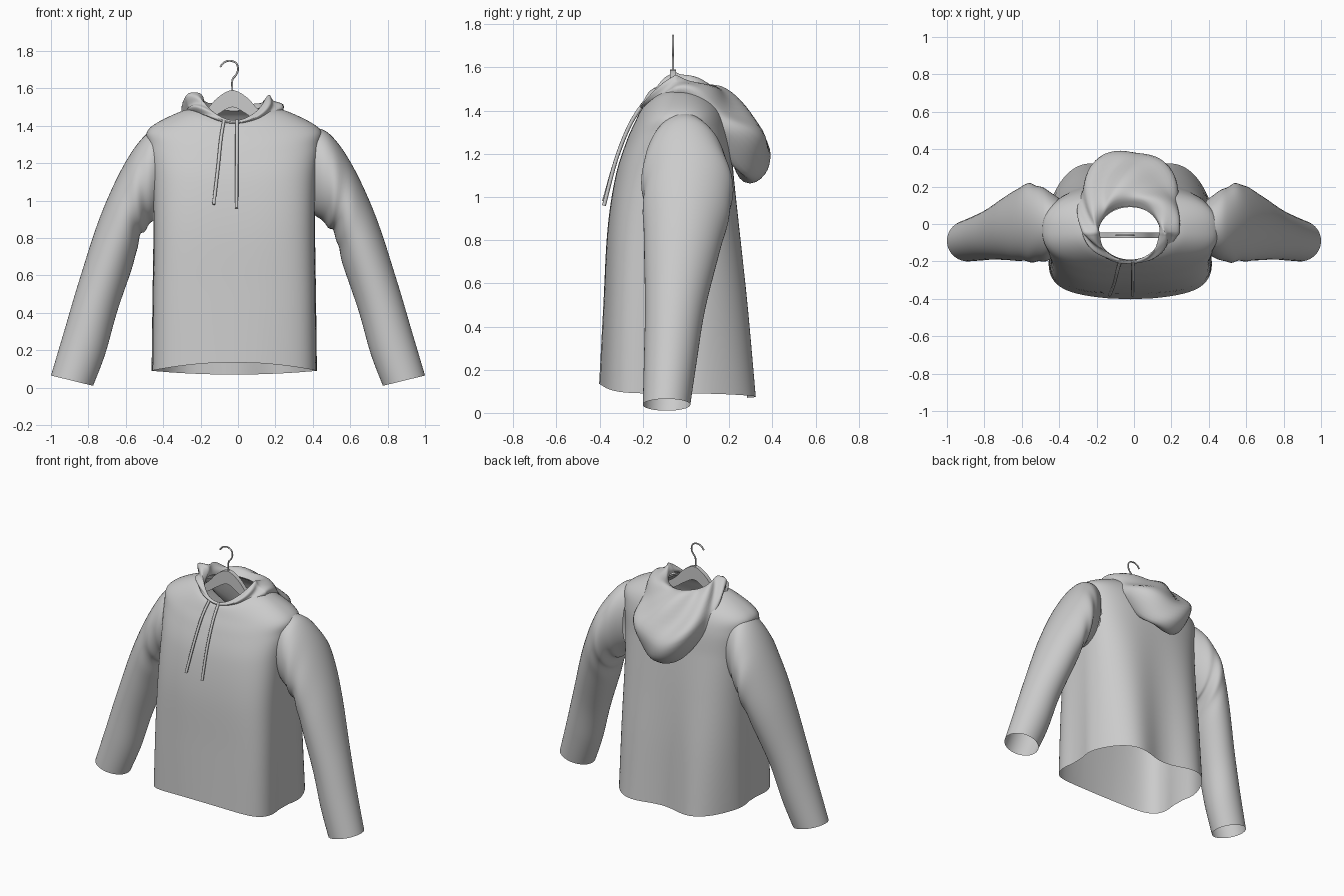
import bpy, bmesh, math
from math import sin, cos, pi

if "Cube" in bpy.data.objects:
    bpy.data.objects.remove(bpy.data.objects["Cube"])


def spline(keys, steps):
    """Catmull-Rom interpolation of equal-length tuples."""
    out = []
    last = len(keys) - 1
    for i in range(last):
        a, b, c, d = keys[max(i - 1, 0)], keys[i], keys[i + 1], keys[min(i + 2, last)]
        for s in range(steps + (i == last - 1)):
            t = s / steps
            out.append(tuple(q + 0.5 * t * (r - p + t * (2*p - 5*q + 4*r - w + t * (3*(q - r) + w - p)))
                             for p, q, r, w in zip(a, b, c, d)))
    return out


def loft(name, rings, closed=True, skip=None, angle=60):
    """Skin a list of point rings; skip(centre) leaves openings."""
    bm = bmesh.new()
    rows = [[bm.verts.new(p) for p in ring] for ring in rings]
    n = len(rows[0])
    for lo, hi in zip(rows, rows[1:]):
        for j in range(n if closed else n - 1):
            k = (j + 1) % n
            f = bm.faces.new((lo[j], lo[k], hi[k], hi[j]))
            if skip and skip(f.calc_center_median()):
                bm.faces.remove(f)
    loose = [v for v in bm.verts if not v.link_faces]
    bmesh.ops.delete(bm, geom=loose, context='VERTS')
    bmesh.ops.recalc_face_normals(bm, faces=bm.faces)
    me = bpy.data.meshes.new(name)
    bm.to_mesh(me)
    bm.free()
    ob = bpy.data.objects.new(name, me)
    bpy.context.collection.objects.link(ob)
    bpy.ops.object.select_all(action='DESELECT')
    ob.select_set(True)
    bpy.context.view_layer.objects.active = ob
    bpy.ops.object.shade_smooth_by_angle(angle=math.radians(angle))


def cord(name, pts, radius):
    cu = bpy.data.curves.new(name, 'CURVE')
    cu.dimensions = '3D'
    cu.bevel_depth = radius
    cu.bevel_resolution = 2
    cu.use_fill_caps = True
    sp = cu.splines.new('POLY')
    path = spline(pts, 6)
    sp.points.add(len(path) - 1)
    for p, co in zip(sp.points, path):
        p.co = (*co, 1)
    bpy.context.collection.objects.link(bpy.data.objects.new(name, cu))


def spow(v, e):
    return math.copysign(abs(v) ** e, v)


CX = -0.02

# Torso: half width, front y, back y, z at front / side / back, front and back squareness
torso_keys = [
    (.445, -.39, .315, .135, .09, .07, 4.6, 2.9),
    (.44, -.375, .285, .50, .50, .50, 4.4, 2.9),
    (.435, -.36, .25, .85, .86, .86, 3.8, 2.9),
    (.44, -.325, .22, 1.10, 1.12, 1.12, 3.2, 2.9),
    (.46, -.275, .20, 1.26, 1.29, 1.29, 2.7, 2.7),
    (.455, -.235, .17, 1.35, 1.385, 1.39, 2.4, 2.4),
    (.29, -.21, .13, 1.40, 1.475, 1.45, 2.2, 2.2),
    (.17, -.19, .09, 1.42, 1.50, 1.48, 2.0, 2.0)]


def torso_ring(key, n=128):
    a, yf, yb, zf, zs, zb, ef, eb = key
    ring = []
    for j in range(n):
        t = 2 * pi * j / n
        e = ef if cos(t) > 0 else eb
        sx, sy = spow(sin(t), 2 / e), spow(cos(t), 2 / e)
        y = (yf + yb) / 2 - (yb - yf) / 2 * sy
        z = (zf if sy > 0 else zb)
        z += (zs - z) * sx * sx
        low = max(0, 1 - z / 1.15)
        x = CX + a * sx
        # hanging flutes at the back, belly and side creases
        if sy < 0:
            y -= .034 * low * cos(2 * pi * (x - CX) / .55) * abs(sy)
        else:
            y -= .014 * low * cos(2 * pi * (x - CX) / .8) * sy
        x -= .025 * low * sx ** 3 * cos(9 * y + 1) ** 2 * (1 - abs(sy))
        ring.append((x, y, z))
    return ring


def armhole(c):
    return abs(c.x - CX) > .40 and ((c.z - 1.14) / .19) ** 2 + ((c.y + .02) / .14) ** 2 < 1


loft('hoodie_body', [torso_ring(k) for k in spline(torso_keys, 8)], skip=armhole)

# Sleeves: outer x, z; inner x, z; front y, back y
sleeve_keys = [
    (.38, 1.395, .40, .93, -.16, .13),
    (.485, 1.36, .475, .87, -.20, .19),
    (.605, 1.20, .525, .80, -.20, .215),
    (.735, .92, .56, .66, -.195, .165),
    (.85, .57, .645, .41, -.19, .09),
    (.93, .30, .71, .18, -.195, .05),
    (1.0, .065, .775, .01, -.20, .02)]


def sleeve_ring(key, v, s, n=48):
    ox, oz, ix, iz, yf, yb = key
    ring = []
    for j in range(n):
        t = 2 * pi * j / n
        c, q = cos(t), sin(t)
        # bunching folds around the underarm
        wr = 1 + .05 * math.exp(-((v - .28) / .15) ** 2) * (1 - c) / 2 * sin(38 * v + 2.5 * q + s)
        c, q = c * wr, q * wr
        ring.append((s * ((ox + ix) / 2 + (ox - ix) / 2 * c),
                     (yf + yb) / 2 + (yb - yf) / 2 * q,
                     (oz + iz) / 2 + (oz - iz) / 2 * c))
    return ring


for side, s in (('left', -1), ('right', 1)):
    rows = spline(sleeve_keys, 8)
    loft(side + '_sleeve', [sleeve_ring(k, i / (len(rows) - 1), s) for i, k in enumerate(rows)])

# Hood: profile around the neckline as (outward, height), front -> side -> back
front_p = [(0, 0), (0, .005), (.004, .01), (.01, .008), (.015, .004), (.018, 0), (.015, -.006), (.01, -.008), (.005, -.006)]
side_p = [(0, 0), (-.005, .035), (.02, .07), (.06, .055), (.085, .025), (.09, -.01), (.08, -.04), (.05, -.05), (.03, -.03)]
back_p = [(0, 0), (.06, .03), (.13, -.02), (.22, -.13), (.30, -.24), (.275, -.36), (.20, -.42), (.13, -.33), (.07, -.10)]


def hood_ring(t):
    c = cos(t)                       # 1 at front, -1 at back
    a, w = (side_p, max(0, c) ** .7) if c > 0 else (side_p, (-c) ** 1.9)
    b = front_p if c > 0 else back_p
    prof = [(p[0] + (q[0] - p[0]) * w, p[1] + (q[1] - p[1]) * w) for p, q in zip(a, b)]
    ring = []
    pts = spline(prof, 4)
    for i, (r, h) in enumerate(pts):
        u = i / (len(pts) - 1)
        # diagonal drape folds
        fold = .014 * sin(pi * u) * sin(7 * t + 16 * u) * (1 - max(0, c))
        d = r + fold
        z = (1.42 if c > 0 else 1.48) + (.08 if c > 0 else .02) * sin(t) ** 2
        z += h + fold * .7 + (-.012 if t < pi else .012) * abs(sin(t)) * sin(pi * u)
        ring.append((-.025 + (.165 + d) * sin(t), -.05 - (.145 + d) * c, z))
    return ring


loft('hood', [hood_ring(2 * pi * j / 120) for j in range(121)], closed=False)

# Drawstrings
for i, (x0, x1, z1) in enumerate(((-.075, -.13, .98), (-.005, -.008, .96))):
    cord('drawstring_%d' % i, [(x0, -.20, 1.43), (x0 * .7 + x1 * .3, -.262, 1.33),
                               (x0 * .4 + x1 * .6, -.325, 1.17), (x1, -.38, z1)], .009)

# Hanger: curved board and wire hook
HX, HY = -.03, -.06
rows = []
for x, top, bottom in spline([(-.36, 1.36, 1.32), (-.17, 1.46, 1.40), (-.08, 1.55, 1.46), (0, 1.59, 1.50),
                              (.08, 1.55, 1.46), (.17, 1.46, 1.40), (.36, 1.36, 1.32)], 5):
    rows.append([(HX + x, HY + dy, z) for dy, z in
                 ((-.014, bottom), (.014, bottom), (.014, top), (-.014, top))])
loft('hanger_board', rows, angle=30)
cord('hanger_hook', [(-.095, HY, 1.715), (-.075, HY, 1.738), (-.045, HY, 1.748), (-.01, HY, 1.735),
                     (0, HY, 1.70), (-.012, HY, 1.67), (-.03, HY, 1.645), (-.03, HY, 1.58)], .005)
